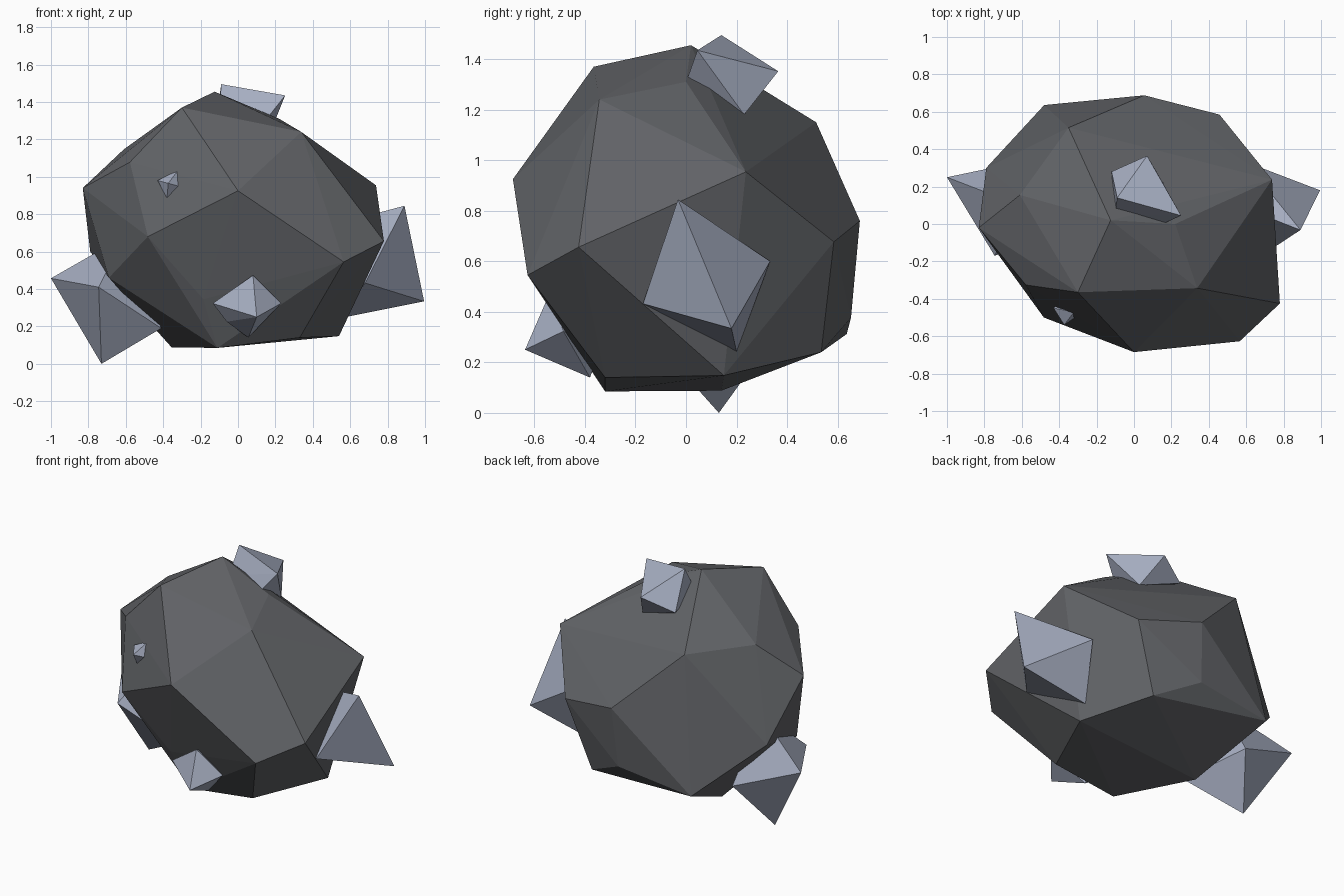
import bpy, bmesh


def material(name, rgb):
    m = bpy.data.materials.new(name)
    m.diffuse_color = (*rgb, 1)
    return m


def chunk(name, points, mat):
    """Flat-faced convex lump wrapped around a few corner points."""
    bm = bmesh.new()
    for p in points:
        bm.verts.new(p)
    res = bmesh.ops.convex_hull(bm, input=bm.verts[:])
    loose = {g for g in res["geom_interior"] + res["geom_unused"]
             if isinstance(g, bmesh.types.BMVert)}
    bmesh.ops.delete(bm, geom=list(loose), context='VERTS')
    bmesh.ops.recalc_face_normals(bm, faces=bm.faces[:])
    me = bpy.data.meshes.new(name)
    bm.to_mesh(me)
    bm.free()
    me.materials.append(mat)
    ob = bpy.data.objects.new(name, me)
    bpy.context.collection.objects.link(ob)
    return ob


stone = material("stone", (0.12, 0.125, 0.135))
ore = material("ore", (0.38, 0.42, 0.53))

# Main boulder
chunk("boulder", [
    # crown
    (-.125, .02, 1.455), (-.30, -.365, 1.37), (.338, -.343, 1.24),
    (.22, 0, 1.31), (-.61, .155, 1.147), (-.35, .515, 1.15),
    # waist
    (-.578, -.326, 1.078), (-.83, -.02, .94), (0, -.685, .925),
    (-.482, -.50, .68), (.565, -.627, .545), (.78, -.425, .656),
    (.738, .237, .954), (.457, .585, .677), (.055, .688, .76),
    (-.79, .30, .60), (-.69, -.15, .46),
    # base
    (-.185, -.425, .345), (.54, .15, .148), (.33, -.32, .14),
    (-.11, -.32, .085), (-.355, .14, .088), (.30, .535, .24),
    (.03, .653, .377), (-.48, .636, .312)], stone)

# Ore crystals set into the boulder
chunk("right_crystal", [
    (.89, -.032, .845), (.995, .18, .334), (.595, .333, .60),
    (.54, .20, .243), (.68, -.17, .432), (.50, .12, .74)], ore)
chunk("left_crystal", [
    (-1, .25, .457), (-.73, .13, 0), (-.745, -.17, .41),
    (-.61, .10, .68), (-.57, .34, .29), (-.41, -.04, .19)], ore)
chunk("top_crystal", [
    (-.09, .14, 1.495), (.252, .045, 1.435), (.07, .365, 1.352),
    (-.12, .28, 1.27), (-.10, .05, 1.33), (.13, -.01, 1.28),
    (.15, .23, 1.18)], ore)
chunk("front_crystal", [
    (.10, -.637, .25), (.08, -.54, .473), (.23, -.485, .323),
    (.055, -.38, .14), (-.135, -.48, .323), (-.06, -.44, .225),
    (.05, -.30, .35)], ore)
chunk("small_crystal", [
    (-.373, -.54, .965), (-.32, -.47, 1.035), (-.43, -.45, .98),
    (-.38, -.49, .885), (-.30, -.49, .945), (-.35, -.38, .96)], ore)
